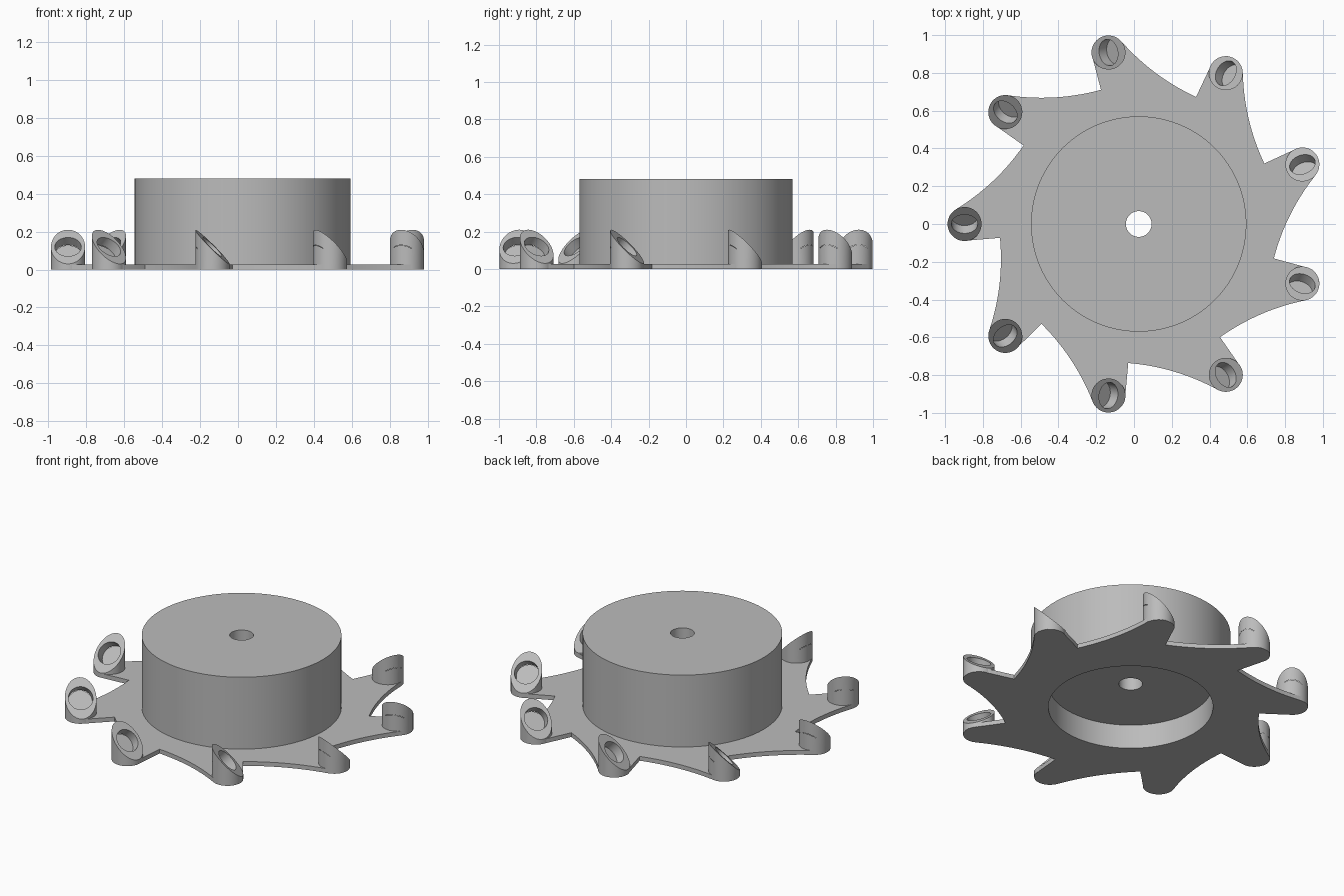
import bpy, bmesh, math
from mathutils import Vector, Matrix

cube = bpy.data.objects.get("Cube")
if cube:
    bpy.data.objects.remove(cube, do_unlink=True)

TEETH = 9
STEP = math.tau / TEETH
CENTRE = Vector((0.025, 0, 0))
REACH = 0.922      # hub axis to tooth axis
TOOTH_R = 0.09
PLATE = 0.027

grey = bpy.data.materials.new("plain_grey")
grey.use_nodes = True
colour = (0.5, 0.5, 0.5, 1)
grey.diffuse_color = colour
grey.node_tree.nodes["Principled BSDF"].inputs["Base Color"].default_value = colour


def add_object(name, mesh):
    ob = bpy.data.objects.new(name, mesh)
    bpy.context.collection.objects.link(ob)
    return ob


def to_mesh(bm, name):
    bmesh.ops.recalc_face_normals(bm, faces=bm.faces)
    mesh = bpy.data.meshes.new(name)
    bm.to_mesh(mesh)
    bm.free()
    mesh.materials.append(grey)
    return mesh


def smooth(ob):
    bpy.ops.object.select_all(action='DESELECT')
    ob.select_set(True)
    bpy.context.view_layer.objects.active = ob
    bpy.ops.object.shade_smooth_by_angle(angle=math.radians(30))


def polar(r, degrees):
    a = math.radians(degrees)
    return Vector((r * math.cos(a), r * math.sin(a)))


def arm_outline():
    """One arm pointing along +x: concave back edge, round tip, valley corner."""
    start = polar(0.738, 5.7 - 360 / TEETH)
    end = Vector((REACH, 0)) + polar(TOOTH_R, -58)
    chord = end - start
    inward = Vector((-chord.y, chord.x)).normalized()
    n = 14
    pts = []
    for i in range(n):
        t = i / n
        pts.append(start + chord * t + inward * 0.026 * 4 * t * (1 - t))
    for i in range(13):
        pts.append(Vector((REACH, 0)) + polar(TOOTH_R, -58 + 143 * i / 12))
    return pts


# Body: plate and hollow hub lofted through rings that share the outline angles
outline = []
for k in range(TEETH):
    turn = Matrix.Rotation(math.pi + k * STEP, 2)
    outline += [turn @ p for p in arm_outline()]

bm = bmesh.new()
# radius None means the toothed outline
levels = [(0.068, 0.152), (0.47, 0.152), (0.47, 0), (None, 0),
          (None, PLATE), (0.57, PLATE), (0.57, 0.48), (0.068, 0.48)]
rings = []
for radius, z in levels:
    flat = [p if radius is None else p.normalized() * radius for p in outline]
    rings.append([bm.verts.new((p.x, p.y, z)) for p in flat])
for a, b in zip(rings, rings[1:] + rings[:1]):
    for i in range(len(outline)):
        j = (i + 1) % len(outline)
        bm.faces.new((a[i], a[j], b[j], b[i]))
body = add_object("hub_and_plate", to_mesh(bm, "hub_and_plate"))
body.location = CENTRE
smooth(body)

# Tooth: cylinder cut at 45 degrees, falling towards +y
bm = bmesh.new()
bmesh.ops.create_cone(bm, cap_ends=True, segments=48, radius1=TOOTH_R, radius2=TOOTH_R,
                      depth=0.3, matrix=Matrix.Translation((0, 0, 0.151)))
slope = Vector((0, 1, 1)).normalized()
face_mid = Vector((0, 0, 0.12))
cut = bmesh.ops.bisect_plane(bm, geom=bm.verts[:] + bm.edges[:] + bm.faces[:],
                             plane_co=face_mid, plane_no=slope, clear_outer=True)
bmesh.ops.holes_fill(bm, edges=[e for e in cut["geom_cut"] if isinstance(e, bmesh.types.BMEdge)])
blank = add_object("tooth_blank", to_mesh(bm, "tooth_blank"))

# Round pocket drilled square to the sloping face
bm = bmesh.new()
tilt = Vector((0, 0, 1)).rotation_difference(slope).to_matrix().to_4x4()
bmesh.ops.create_cone(bm, cap_ends=True, segments=40, radius1=0.07, radius2=0.07, depth=0.116,
                      matrix=Matrix.Translation(face_mid) @ tilt)
drill = add_object("pocket_cutter", to_mesh(bm, "pocket_cutter"))
drill.hide_render = True
mod = blank.modifiers.new("pocket", 'BOOLEAN')
mod.operation = 'DIFFERENCE'
mod.solver = 'EXACT'
mod.object = drill
deps = bpy.context.evaluated_depsgraph_get()
tooth_mesh = bpy.data.meshes.new_from_object(blank.evaluated_get(deps))
tooth_mesh.name = "tooth"
for helper in (blank, drill):
    bpy.data.objects.remove(helper, do_unlink=True)

# Ring of teeth
for k in range(TEETH):
    angle = math.pi + k * STEP
    tooth = add_object(f"tooth_{k + 1}", tooth_mesh)
    tooth.location = CENTRE + Vector((math.cos(angle), math.sin(angle), 0)) * REACH
    tooth.rotation_euler.z = angle
    if k == 0:
        smooth(tooth)
